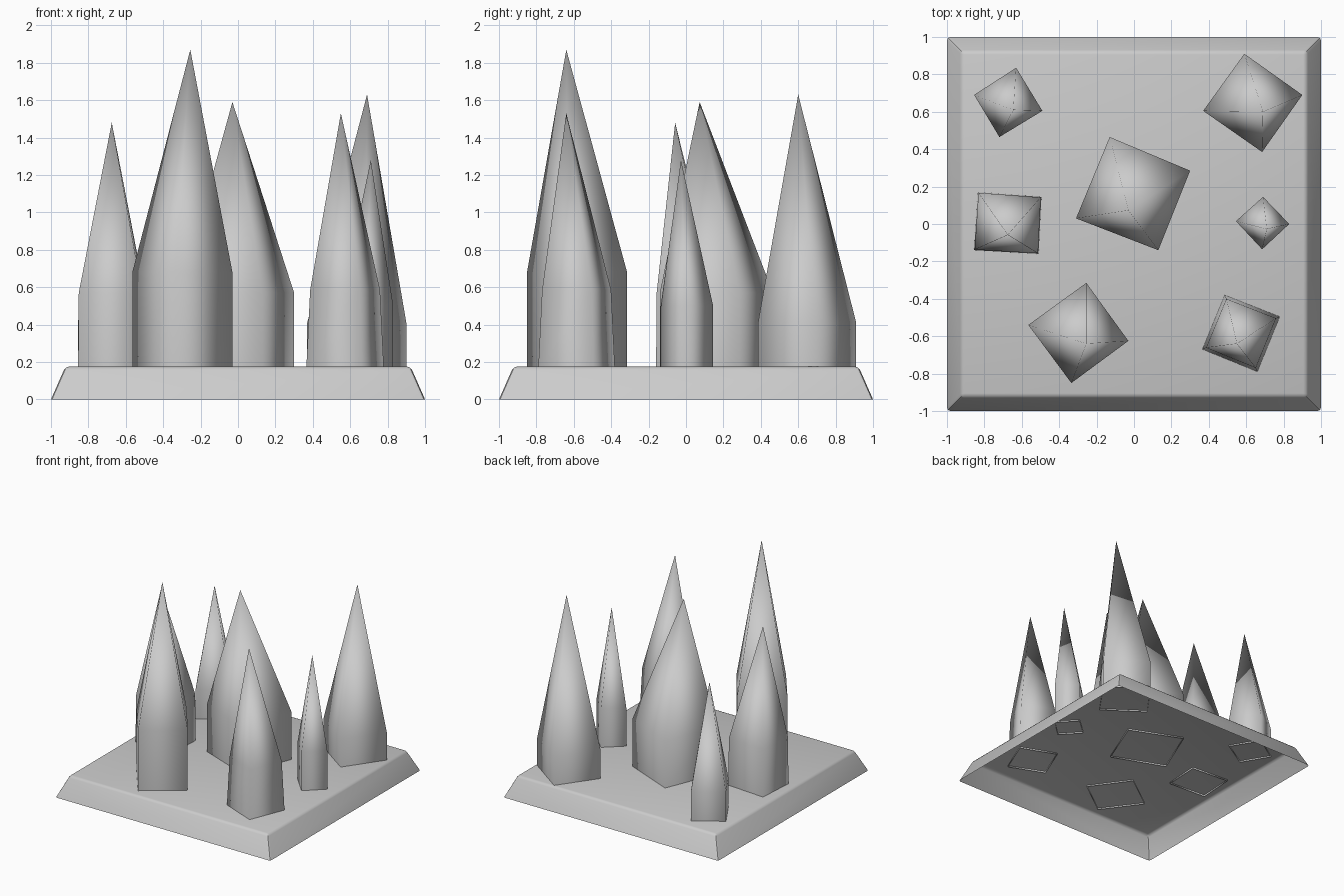
import bpy, bmesh
from mathutils import Vector

if "Cube" in bpy.data.objects:
    bpy.data.objects.remove(bpy.data.objects["Cube"])

TOP = 0.175


def make_object(name, bm):
    bmesh.ops.recalc_face_normals(bm, faces=bm.faces)
    mesh = bpy.data.meshes.new(name)
    bm.to_mesh(mesh)
    bm.free()
    ob = bpy.data.objects.new(name, mesh)
    bpy.context.collection.objects.link(ob)
    return ob


def square(bm, half, z):
    return [bm.verts.new((sx * half, sy * half, z))
            for sx, sy in ((-1, -1), (1, -1), (1, 1), (-1, 1))]


# Hollow, open-bottomed plinth with sloped walls and softened edges
bm = bmesh.new()
low, high = square(bm, 1.0, 0), square(bm, 0.923, TOP)
bm.faces.new(high)
for i in range(4):
    j = (i + 1) % 4
    bm.faces.new((low[i], low[j], high[j], high[i]))
edges = [e for e in bm.edges if not e.is_boundary]
bmesh.ops.bevel(bm, geom=edges, offset=0.018, segments=2, profile=0.5, affect='EDGES')
for f in bm.faces:
    f.normal_update()
base = make_object("plinth", bm)
bpy.context.view_layer.objects.active = base
base.select_set(True)
bpy.ops.object.shade_smooth_by_angle(angle=0.6)


# Spike: four-sided open prism rising to an off-centre point
def spike(name, corners, shoulder, apex, taper=1.0):
    bm = bmesh.new()
    pts = [Vector(c) for c in corners]
    mid = sum(pts, Vector((0, 0))) / 4
    foot = [bm.verts.new((p.x, p.y, TOP - 0.013)) for p in pts]
    rim = []
    for p in pts:
        q = mid + (p - mid) * taper
        rim.append(bm.verts.new((q.x, q.y, shoulder)))
    tip = bm.verts.new(apex)
    for i in range(4):
        j = (i + 1) % 4
        bm.faces.new((foot[j], foot[i], rim[i], rim[j]))
        bm.faces.new((rim[j], rim[i], tip))
    for f in bm.faces:
        f.smooth = True
    make_object(name, bm)


spike("spike_back_left", [(-.855, .69), (-.63, .835), (-.49, .605), (-.72, .465)],
      .42, (-.645, .61, 1.26))
spike("spike_back_right", [(.37, .605), (.59, .91), (.9, .69), (.685, .385)],
      .41, (.69, .60, 1.63))
spike("spike_centre", [(-.13, .465), (.3, .285), (.13, -.14), (-.31, .03)],
      .57, (-.03, .073, 1.59))
spike("spike_left", [(-.835, .17), (-.495, .145), (-.51, -.16), (-.855, -.14)],
      .57, (-.675, -.058, 1.48), .98)
spike("spike_right", [(.545, .015), (.69, .145), (.83, 0), (.685, -.135)],
      .50, (.71, -.027, 1.28))
spike("spike_front_left", [(-.565, -.54), (-.255, -.315), (-.03, -.625), (-.335, -.85)],
      .68, (-.255, -.64, 1.87))
spike("spike_front_right", [(.485, -.38), (.78, -.495), (.66, -.79), (.365, -.67)],
      .585, (.55, -.64, 1.53), .9)
